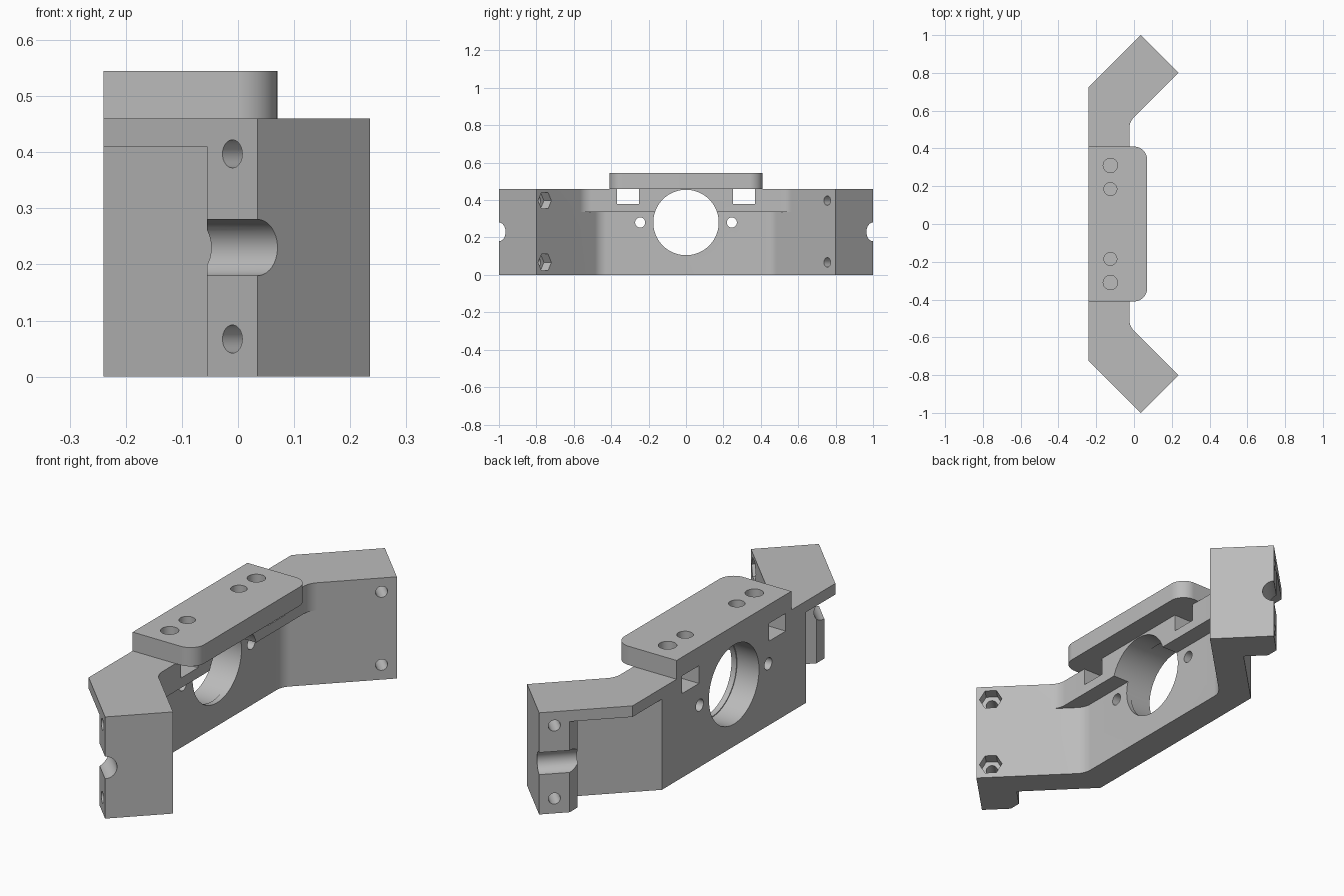
import bpy, bmesh, math
from mathutils import Vector

cube = bpy.data.objects.get("Cube")
if cube:
    bpy.data.objects.remove(cube, do_unlink=True)

grey = bpy.data.materials.new("plain_grey")
grey.use_nodes = True
colour = (0.5, 0.5, 0.5, 1)
grey.diffuse_color = colour
grey.node_tree.nodes["Principled BSDF"].inputs["Base Color"].default_value = colour


def prism(name, ring, offset):
    """Extrude a closed ring of 3D points along an offset."""
    bm = bmesh.new()
    base = bm.faces.new([bm.verts.new(p) for p in ring])
    top = bmesh.ops.extrude_face_region(bm, geom=[base])["geom"]
    verts = [g for g in top if isinstance(g, bmesh.types.BMVert)]
    bmesh.ops.translate(bm, verts=verts, vec=offset)
    bmesh.ops.recalc_face_normals(bm, faces=bm.faces)
    mesh = bpy.data.meshes.new(name)
    bm.to_mesh(mesh)
    bm.free()
    mesh.materials.append(grey)
    obj = bpy.data.objects.new(name, mesh)
    bpy.context.collection.objects.link(obj)
    return obj


def slab(name, outline, low, high):
    return prism(name, [(x, y, low) for x, y in outline], (0, 0, high - low))


def rod(name, start, end, radius, sides=48):
    start, end = Vector(start), Vector(end)
    axis = (end - start).normalized()
    side = Vector((1, 0, 0)) if abs(axis.z) > 0.9 else Vector((-axis.y, axis.x, 0))
    up = axis.cross(side)
    angles = [math.tau * i / sides for i in range(sides)]
    ring = [start + radius * (math.cos(a) * side + math.sin(a) * up) for a in angles]
    return prism(name, ring, end - start)


def fillet(before, corner, after, radius, steps=10):
    """Arc points that round one outline corner."""
    c = Vector(corner)
    u = (Vector(before) - c).normalized()
    v = (Vector(after) - c).normalized()
    half = u.angle(v) / 2
    centre = c + (u + v).normalized() * radius / math.sin(half)
    reach = radius / math.tan(half)
    p, q = c + u * reach - centre, c + v * reach - centre
    return [tuple(centre + p.lerp(q, i / steps).normalized() * radius)
            for i in range(steps + 1)]


def mirrored(half):
    return half + [(x, -y) for x, y in reversed(half)]


def carve(target, cutters):
    """Cut each helper out of the target, then remove the helpers."""
    bpy.context.view_layer.objects.active = target
    for cutter in cutters:
        cutter.hide_render = True
        mod = target.modifiers.new("cut", 'BOOLEAN')
        mod.operation = 'DIFFERENCE'
        mod.solver = 'EXACT'
        mod.object = cutter
        bpy.ops.object.modifier_apply(modifier=mod.name)
        bpy.data.objects.remove(cutter, do_unlink=True)


# Bracket body: straight wall with two angled arms
BACK, TOP = -0.24, 0.46
arm_end = (0.235, 0.8)
upper_bend = fillet(arm_end, (-0.025, 0.54), (-0.025, 0), 0.085)
lower_bend = fillet(arm_end, (-0.105, 0.46), (-0.105, 0), 0.085)
body = slab("bracket_body",
            mirrored([(BACK, 0.725), (0.035, 1), arm_end] + upper_bend), 0, TOP)

# Thinner wall below the top flange
cutters = [slab("wall_recess", mirrored([(0.2, 0.5), upper_bend[0]] + lower_bend),
                -0.1, 0.335)]

# Arm pockets, cable grooves, screw holes, windows and small holes
pocket = [(-0.3, 0.455), (0.022, 0.777), (-0.055, 0.854), (-0.055, 1.1), (-0.3, 1.1)]
for s in (1, -1):
    cutters.append(slab("arm_pocket", [(x, s * y) for x, y in pocket], -0.1, 0.41))
    cutters.append(rod("groove", (-0.2, s * 0.765, 0.23), (0.2, s * 1.165, 0.23), 0.05))
    for z in (0.067, 0.397):
        cutters.append(rod("screw_hole", (-0.06, s * 1.005, z),
                           (0.25, s * 0.695, z), 0.025, 32))
        if s < 0:
            cutters.append(rod("nut_recess", (0.15, -0.795, z),
                               (0.25, -0.695, z), 0.05, 6))
    window = [(-0.4, s * 0.25), (0.2, s * 0.25), (0.2, s * 0.37), (-0.4, s * 0.37)]
    cutters.append(slab("window", window, 0.38, 0.55))
    cutters.append(rod("small_hole", (-0.4, s * 0.245, 0.28),
                       (0.2, s * 0.245, 0.28), 0.027, 32))

# Main bore with a narrower inner lip
cutters.append(rod("bore", (-0.4, 0, 0.28), (0.2, 0, 0.28), 0.175, 96))
cutters.append(rod("wide_bore", (-0.4, 0, 0.28), (-0.13, 0, 0.28), 0.179, 96))
carve(body, cutters)

# Mounting plate with rounded front corners
corner = fillet((BACK, 0.41), (0.07, 0.41), (0.07, 0), 0.07, 14)
plate = slab("mounting_plate", mirrored([(BACK, 0.41)] + corner), TOP, 0.545)
carve(plate, [rod("plate_hole", (-0.125, s * y, 0.4), (-0.125, s * y, 0.6), r)
              for s in (1, -1) for y, r in ((0.185, 0.034), (0.31, 0.038))])

# Smooth the round surfaces and keep the edges crisp
bpy.ops.object.select_all(action='DESELECT')
for obj in (body, plate):
    obj.select_set(True)
bpy.context.view_layer.objects.active = body
bpy.ops.object.shade_smooth_by_angle(angle=math.radians(25))
